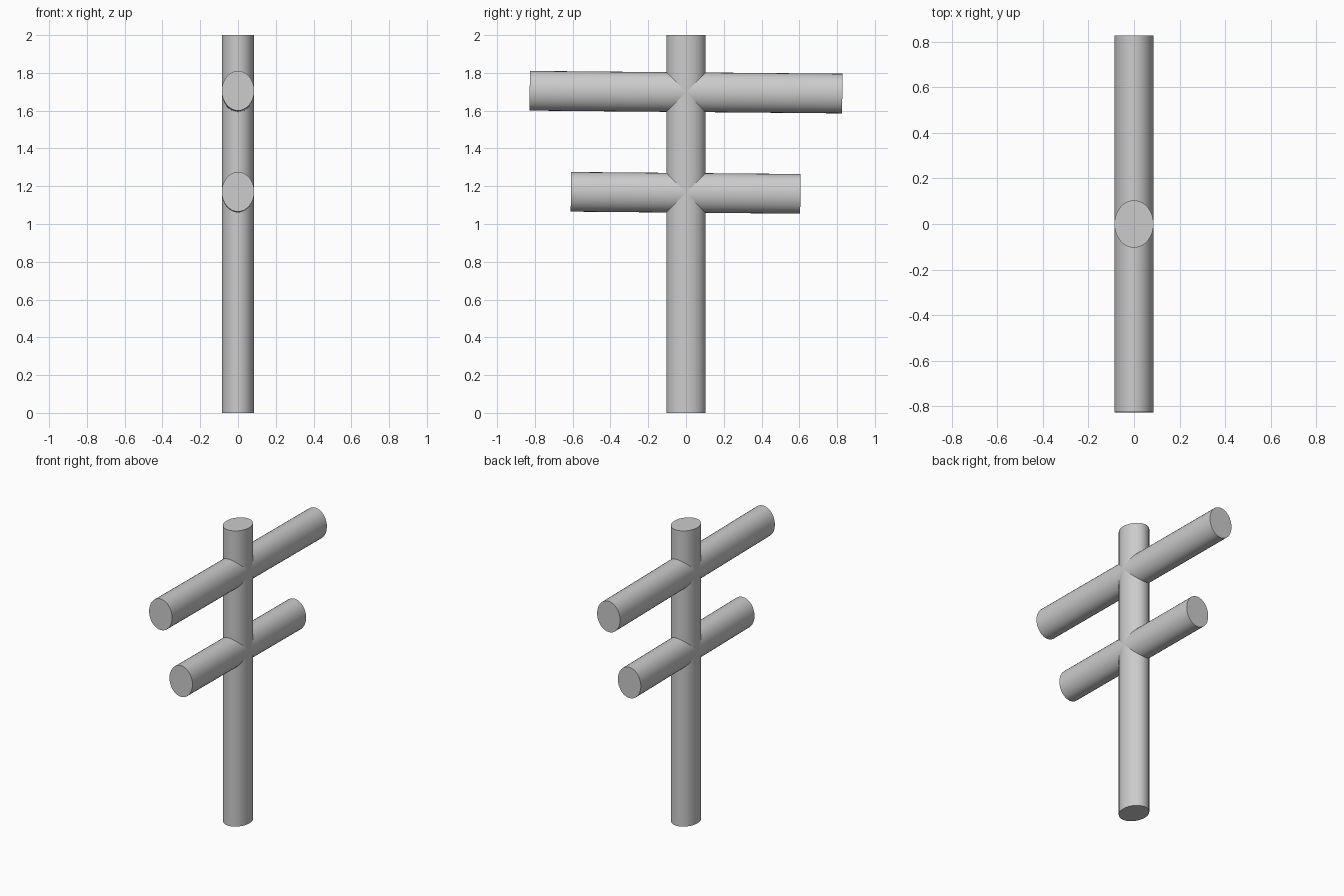
import bpy
import math

cube = bpy.data.objects.get("Cube")
if cube:
    bpy.data.objects.remove(cube, do_unlink=True)

# One plain grey for the whole post
grey = bpy.data.materials.new("plain grey")
grey.use_nodes = True
colour = (0.6, 0.6, 0.6, 1.0)
grey.diffuse_color = colour
grey.node_tree.nodes["Principled BSDF"].inputs["Base Color"].default_value = colour


def oval_bar(name, length, centre, radii, pitch=0.0):
    """Capped oval cylinder, pitched about the x axis."""
    bpy.ops.mesh.primitive_cylinder_add(vertices=32, radius=1, depth=length,
                                        location=centre, rotation=(pitch, 0, 0))
    bar = bpy.context.object
    bar.name = name
    bar.scale = (radii[0], radii[1], 1)
    bpy.ops.object.transform_apply(location=False, rotation=True, scale=True)
    bar.data.materials.append(grey)
    bpy.ops.object.shade_smooth_by_angle(angle=math.radians(30))
    return bar


# Upright post
oval_bar("post", 2.0, (0, 0, 1.0), (0.086, 0.104))

# Crossbars, dipping slightly toward the back
DIP = -(math.pi / 2 + 0.009)
oval_bar("upper_crossbar", 1.655, (0, 0, 1.698), (0.086, 0.105), DIP)
oval_bar("lower_crossbar", 1.215, (0, -0.002, 1.165), (0.086, 0.105), DIP)
